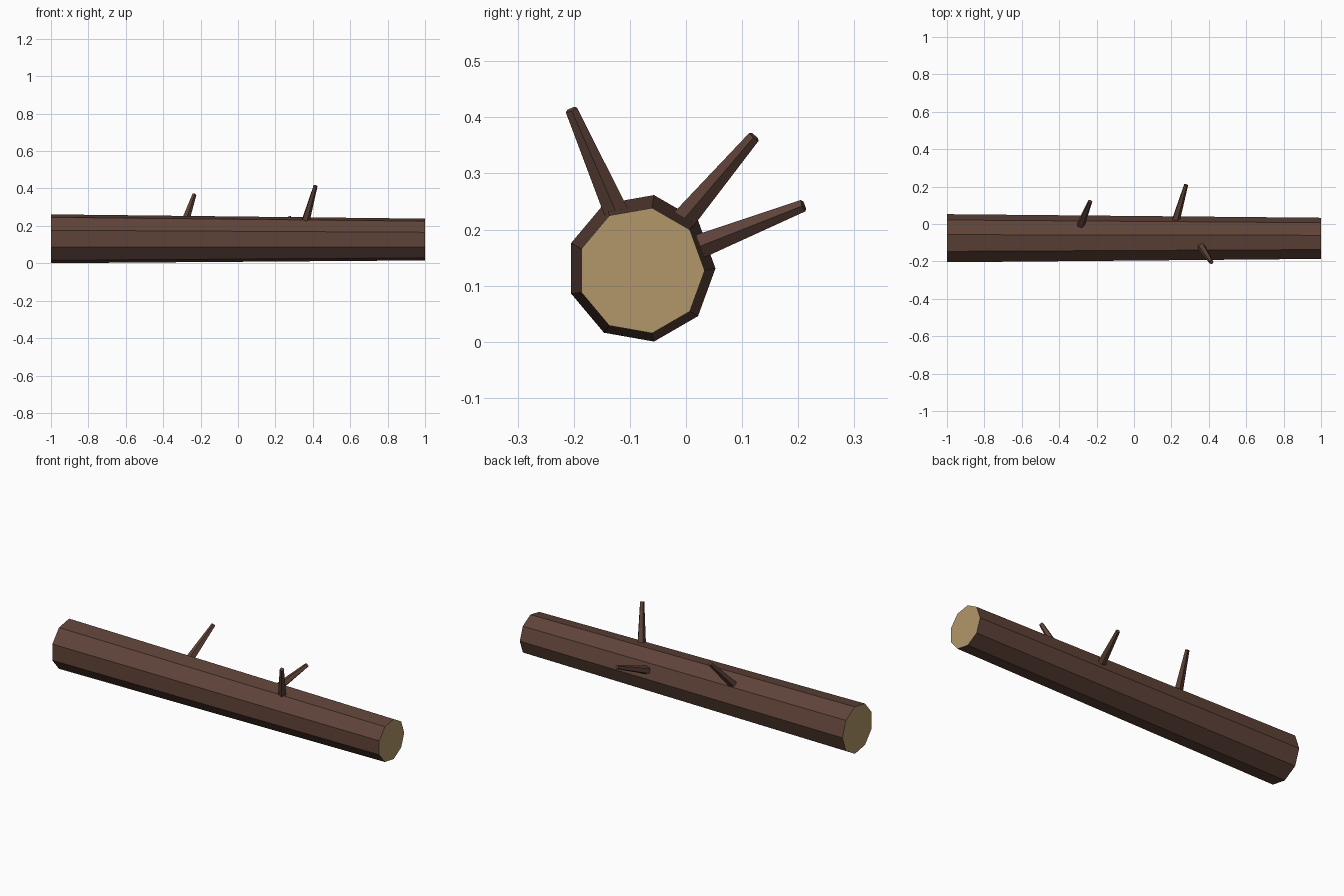
import bpy, bmesh, math
from mathutils import Vector

if "Cube" in bpy.data.objects:
    bpy.data.objects.remove(bpy.data.objects["Cube"])


def make_material(name, rgb):
    mat = bpy.data.materials.new(name)
    mat.use_nodes = True
    mat.diffuse_color = (*rgb, 1)
    mat.node_tree.nodes["Principled BSDF"].inputs["Base Color"].default_value = (*rgb, 1)
    return mat


bark = make_material("dark_bark", (0.115, 0.056, 0.041))
cut_wood = make_material("cut_wood", (0.45, 0.31, 0.145))


def tapered_prism(name, start, end, r_start, r_end, sides, ref, mats):
    """Flat-sided tapered tube; the first corner points towards ref."""
    start, end = Vector(start), Vector(end)
    axis = (end - start).normalized()
    ref = Vector(ref)
    u = (ref - axis * ref.dot(axis)).normalized()
    v = axis.cross(u)
    bm = bmesh.new()
    rings = []
    for centre, r in ((start, r_start), (end, r_end)):
        angles = [math.tau * i / sides for i in range(sides)]
        rings.append([bm.verts.new(centre + r * (u * math.cos(a) + v * math.sin(a)))
                      for a in angles])
    low, high = rings
    for i in range(sides):
        j = (i + 1) % sides
        bm.faces.new((low[i], low[j], high[j], high[i]))
    # end caps take the last material
    for cap in (low[::-1], high):
        bm.faces.new(cap).material_index = len(mats) - 1
    mesh = bpy.data.meshes.new(name)
    bm.to_mesh(mesh)
    bm.free()
    for mat in mats:
        mesh.materials.append(mat)
    obj = bpy.data.objects.new(name, mesh)
    bpy.context.collection.objects.link(obj)
    return obj


# Trunk: nine-sided log with pale sawn ends
LOG_Y, LOG_Z = -0.08, 0.129
tapered_prism("trunk", (-1, LOG_Y, 0.131), (1, LOG_Y, 0.127),
              0.1325, 0.1133, 9, (0, 1, 0), [bark, cut_wood])

# Branch stubs: radiate from the log axis and lean towards the thin end
for name, angle, x_base, x_tip in (("front_branch", 113.6, 0.36, 0.414),
                                   ("upper_back_branch", 49.6, -0.288, -0.234),
                                   ("lower_back_branch", 21.5, 0.222, 0.278)):
    a = math.radians(angle)

    def on_ray(x, dist):
        return (x, LOG_Y + dist * math.cos(a), LOG_Z + dist * math.sin(a))

    tapered_prism(name, on_ray(x_base, 0.105), on_ray(x_tip, 0.311),
                  0.023, 0.0115, 5, (1, 0, 0), [bark])
